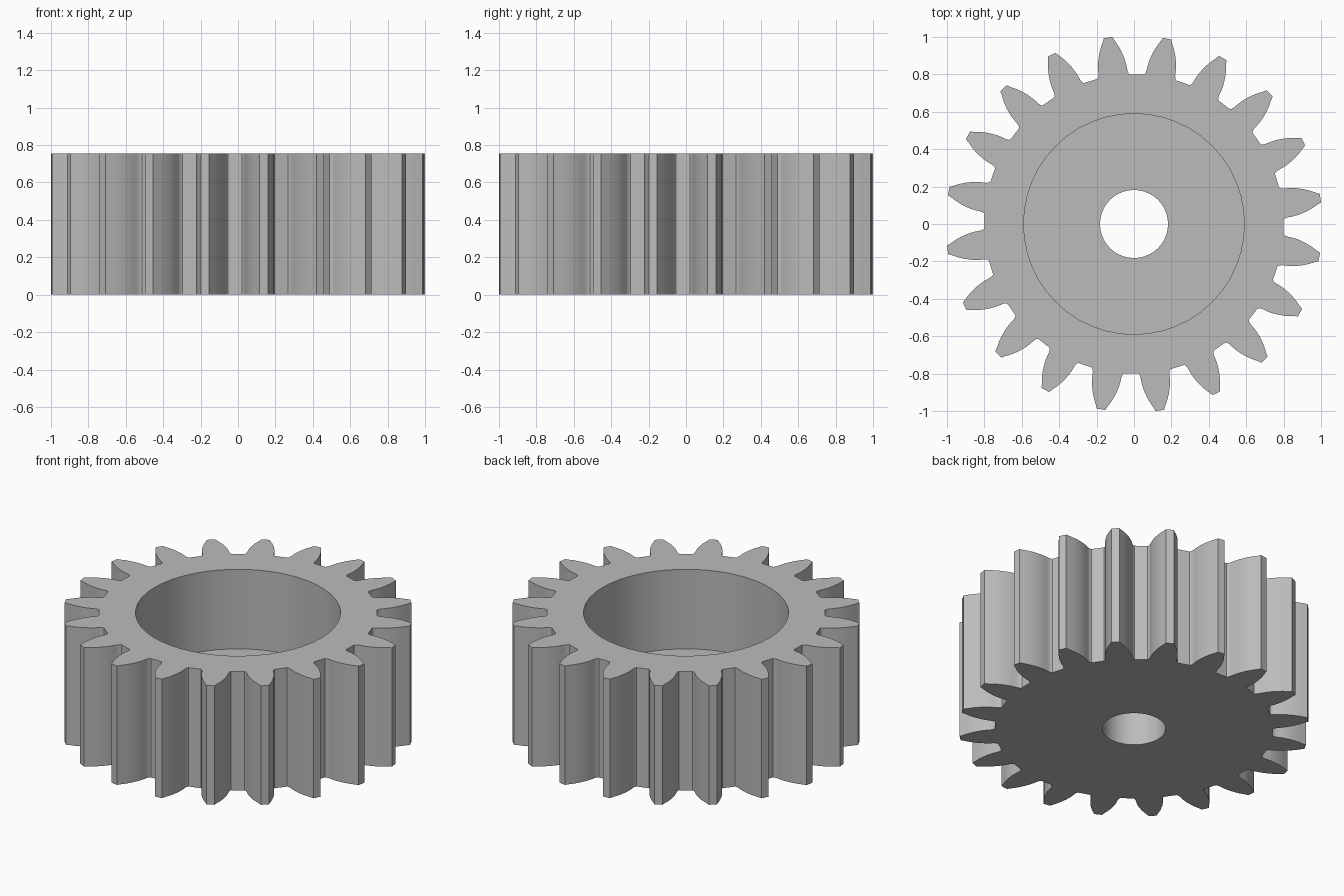
import bpy, bmesh
from math import radians, sin, cos, pi

cube = bpy.data.objects.get("Cube")
if cube:
    bpy.data.objects.remove(cube, do_unlink=True)

TEETH = 20
HEIGHT = 0.755
FLOOR = 0.25
POCKET_R, BORE_R = 0.59, 0.182
SKEW = -1.1  # turn of the tooth ring in degrees

# Half tooth: (radius, half angle in degrees) from root to tip
HALF_TOOTH = [(0.80, 6.3), (0.808, 5.75), (0.825, 5.4), (0.85, 5.15),
              (0.875, 4.8), (0.90, 4.3), (0.93, 3.6), (0.96, 2.75),
              (0.985, 1.9), (1.0065, 1.3)]

steel = bpy.data.materials.new("plain grey")
steel.use_nodes = True
GREY = (0.5, 0.5, 0.5, 1)
steel.diffuse_color = GREY
steel.node_tree.nodes["Principled BSDF"].inputs["Base Color"].default_value = GREY


def prism(name, outline, z0, z1):
    """Upright solid from a closed counter-clockwise outline."""
    bm = bmesh.new()
    base = bm.faces.new([bm.verts.new((x, y, z0)) for x, y in outline])
    lid = bmesh.ops.extrude_face_region(bm, geom=[base], use_keep_orig=True)["geom"]
    for v in lid:
        if isinstance(v, bmesh.types.BMVert):
            v.co.z = z1
    bmesh.ops.recalc_face_normals(bm, faces=bm.faces[:])
    mesh = bpy.data.meshes.new(name)
    bm.to_mesh(mesh)
    bm.free()
    mesh.materials.append(steel)
    obj = bpy.data.objects.new(name, mesh)
    bpy.context.collection.objects.link(obj)
    return obj


def circle(r, n):
    return [(r * cos(2 * pi * i / n), r * sin(2 * pi * i / n)) for i in range(n)]


# Toothed outline
outline = []
for t in range(TEETH):
    mid = 360 / TEETH * (t + 0.5) + SKEW
    tooth = [(r, -h) for r, h in HALF_TOOTH] + [(r, h) for r, h in reversed(HALF_TOOTH)]
    outline += [(r * cos(radians(mid + h)), r * sin(radians(mid + h))) for r, h in tooth]
gear = prism("gear_body", outline, 0, HEIGHT)

# Wide pocket from the top and a through bore
cutters = [prism("pocket_cutter", circle(POCKET_R, 48), FLOOR, HEIGHT + 0.2),
           prism("bore_cutter", circle(BORE_R, 40), -0.2, HEIGHT + 0.1)]
bpy.ops.object.select_all(action="DESELECT")
gear.select_set(True)
bpy.context.view_layer.objects.active = gear
for cutter in cutters:
    cutter.hide_render = True
    mod = gear.modifiers.new(cutter.name, "BOOLEAN")
    mod.operation = "DIFFERENCE"
    mod.solver = "EXACT"
    mod.object = cutter
    bpy.ops.object.modifier_apply(modifier=mod.name)
    bpy.data.objects.remove(cutter, do_unlink=True)

bpy.ops.object.shade_smooth_by_angle(angle=radians(30))
